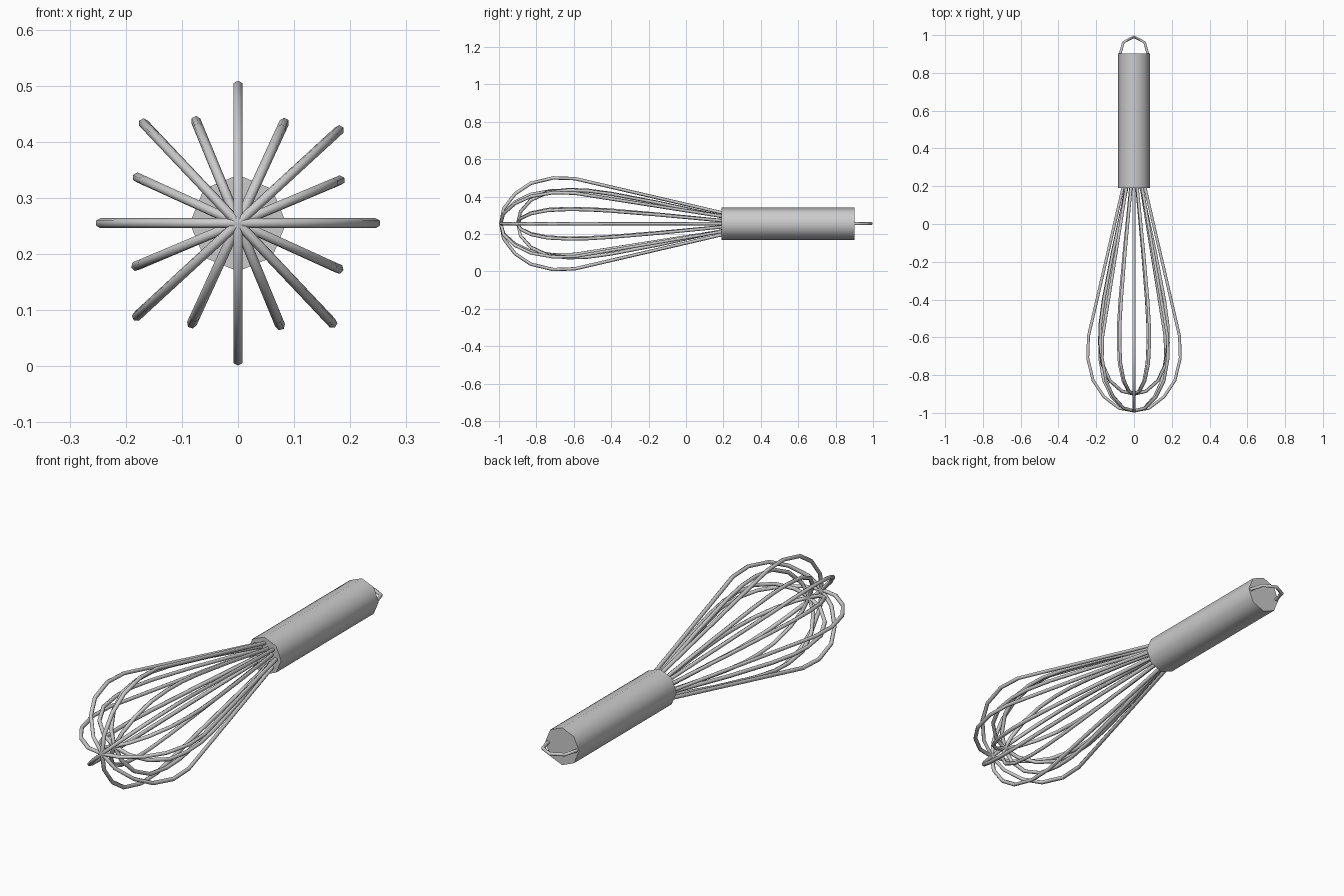
import bpy, math

if "Cube" in bpy.data.objects:
    bpy.data.objects.remove(bpy.data.objects["Cube"])

AXIS_Z = 0.255


def wire(name, points, radius):
    """Six-sided smooth wire swept along a polyline, turned into a mesh."""
    cu = bpy.data.curves.new(name, 'CURVE')
    cu.dimensions = '3D'
    cu.bevel_depth = radius
    cu.bevel_resolution = 1
    cu.use_fill_caps = True
    sp = cu.splines.new('POLY')
    sp.points.add(len(points) - 1)
    for p, co in zip(sp.points, points):
        p.co = (*co, 1)
        p.tilt = math.radians(30)  # edge of the section faces outward
    ob = bpy.data.objects.new(name, cu)
    bpy.context.collection.objects.link(ob)
    bpy.ops.object.select_all(action='DESELECT')
    ob.select_set(True)
    bpy.context.view_layer.objects.active = ob
    bpy.ops.object.convert(target='MESH')
    bpy.ops.object.shade_smooth_by_angle(angle=math.radians(65))


def loop_points(profile, angle):
    """Mirror a (y, radius) half profile about the axis, in a plane at angle."""
    c, s = math.cos(math.radians(angle)), math.sin(math.radians(angle))
    full = profile + [(y, -r) for y, r in reversed(profile[:-1])]
    return [(r * c, y, AXIS_Z + r * s) for y, r in full]


# handle
bpy.ops.mesh.primitive_cylinder_add(vertices=8, radius=0.086, depth=0.711,
                                    location=(0, 0.5465, AXIS_Z),
                                    rotation=(math.pi / 2, 0, 0))
bpy.context.object.name = "handle"
bpy.ops.object.shade_smooth_by_angle(angle=math.radians(50))

# balloon wires: half profiles from handle to tip
outer = [(0.22, 0.052), (-0.594, 0.241), (-0.71, 0.245), (-0.83, 0.216),
         (-0.914, 0.16), (-0.975, 0.08), (-0.99, 0.0)]
inner = [(0.22, 0.035), (-0.15, 0.123), (-0.40, 0.175), (-0.53, 0.194),
         (-0.63, 0.197), (-0.74, 0.184), (-0.83, 0.138), (-0.885, 0.07),
         (-0.90, 0.0)]
for i, a in enumerate((0, 42.6, 90, 133.4)):
    wire(f"outer_wire_{i + 1}", loop_points(outer, a), 0.009)
for i, a in enumerate((22.8, 65.3, 112.4, 155.6)):
    wire(f"inner_wire_{i + 1}", loop_points(inner, a), 0.009)

# hanging loop
half = [(-0.072, 0.88), (-0.072, 0.905), (-0.056, 0.962), (0, 0.991)]
pts = half + [(-x, y) for x, y in reversed(half[:-1])]
wire("hanging_loop", [(x, y, AXIS_Z) for x, y in pts], 0.008)
